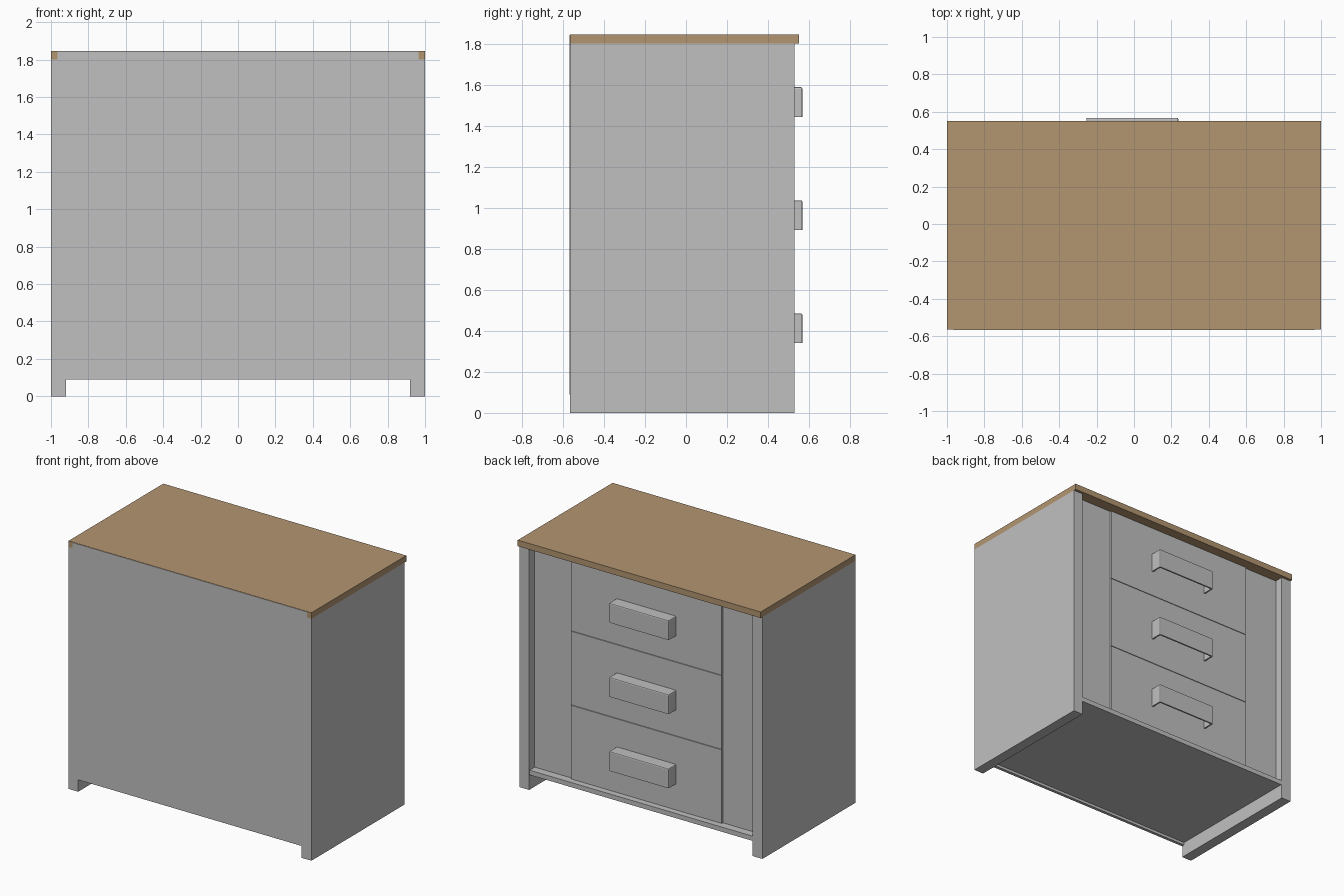
import bpy, bmesh

if "Cube" in bpy.data.objects:
    bpy.data.objects.remove(bpy.data.objects["Cube"])


def material(name, rgb):
    m = bpy.data.materials.new(name)
    m.diffuse_color = (*rgb, 1)
    m.use_nodes = True
    m.node_tree.nodes["Principled BSDF"].inputs["Base Color"].default_value = m.diffuse_color
    return m


GREY = material("light_grey_paint", (0.53, 0.53, 0.53))
WOOD = material("tan_wood", (0.45, 0.30, 0.165))


def finish(name, bm, mat):
    me = bpy.data.meshes.new(name)
    bm.to_mesh(me)
    bm.free()
    me.materials.append(mat)
    ob = bpy.data.objects.new(name, me)
    bpy.context.collection.objects.link(ob)
    return ob


def box_mesh(x, y, z):
    bm = bmesh.new()
    bmesh.ops.create_cube(bm, size=1)
    for v in bm.verts:
        v.co = [r[0] + (c + 0.5) * (r[1] - r[0]) for c, r in zip(v.co, (x, y, z))]
    return bm


def box(name, x, y, z, mat=GREY):
    return finish(name, box_mesh(x, y, z), mat)


def handle(name, x, y, z):
    # cup pull: open underneath and at the rear, softened front edges
    bm = box_mesh(x, y, z)
    bm.normal_update()
    bmesh.ops.delete(bm, geom=[f for f in bm.faces if f.normal.z < -0.5 or f.normal.y < -0.5],
                     context='FACES')
    edges = [e for e in bm.edges if len(e.link_faces) == 2]
    bmesh.ops.bevel(bm, geom=edges, offset=0.008, segments=2, profile=0.5, affect='EDGES')
    ob = finish(name, bm, GREY)
    mod = ob.modifiers.new("wall", 'SOLIDIFY')
    mod.thickness = 0.012
    mod.offset = -1


# Carcass
for side, s in (("left", -1), ("right", 1)):
    box(side + "_side_panel", sorted((s * 0.92, s)), (-0.565, 0.53), (0, 1.80))
box("worktop", (-1, 1), (-0.565, 0.55), (1.80, 1.845), WOOD)
box("back_panel", (-0.965, 0.965), (-0.568, -0.545), (0.09, 1.843))
box("bottom_board", (-0.92, 0.92), (-0.545, 0.525), (0.11, 0.145))

# Fixed strips either side of the drawers
box("left_filler", (-0.92, -0.628), (0.43, 0.465), (0.145, 1.80))
box("right_filler", (0.608, 0.92), (0.43, 0.465), (0.145, 1.80))

# Three drawers with pulls
for i in range(3):
    z = 0.145 + i * 0.5515
    box(f"drawer_{i + 1}", (-0.63, 0.61), (-0.5, 0.48), (z + 0.001, z + 0.5485))
    handle(f"drawer_handle_{i + 1}", (-0.255, 0.237), (0.48, 0.568), (z + 0.195, z + 0.34))
